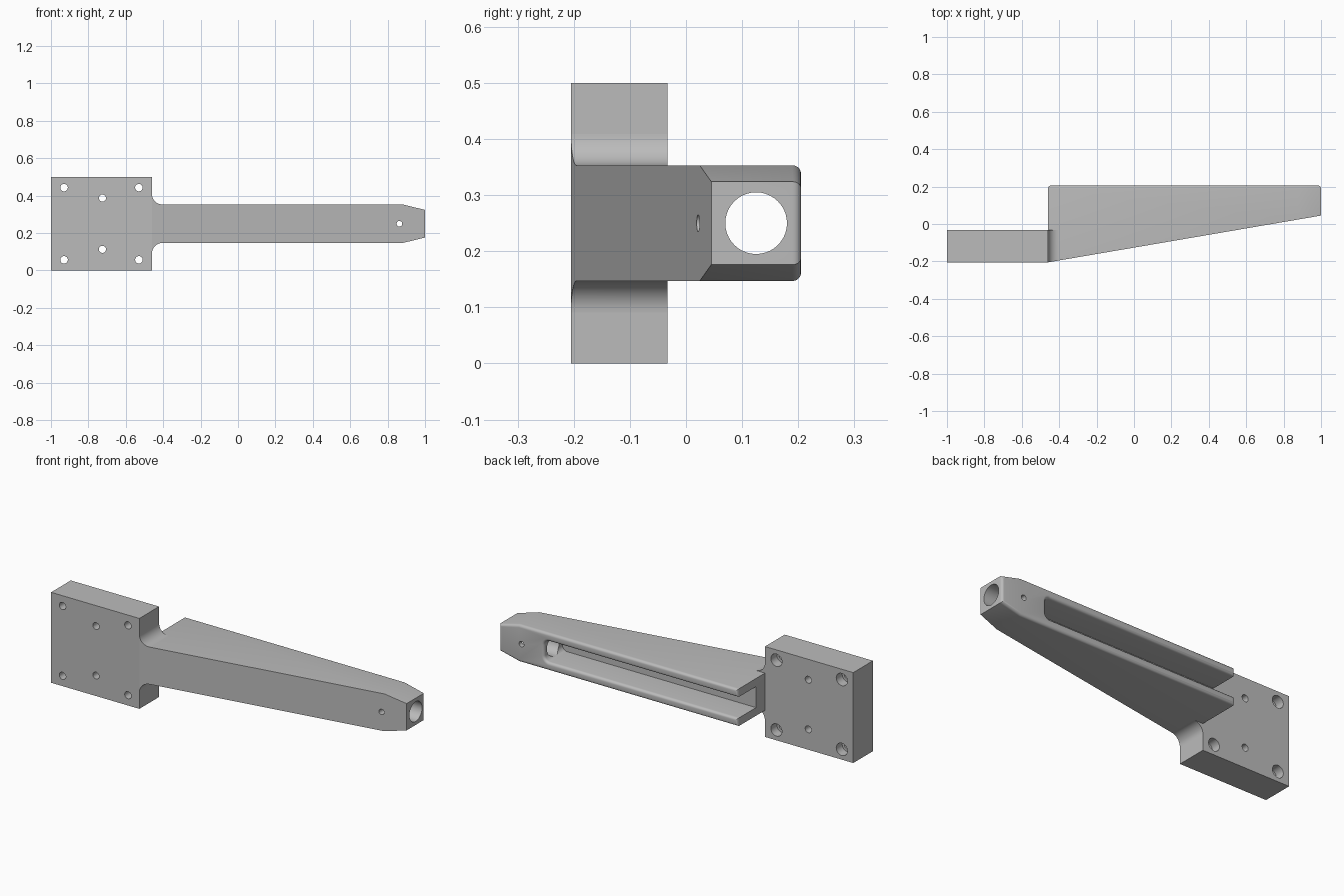
import bpy, bmesh, math
from mathutils import Matrix, Vector

if "Cube" in bpy.data.objects:
    bpy.data.objects.remove(bpy.data.objects["Cube"], do_unlink=True)

grey = bpy.data.materials.new("machined_grey")
grey.use_nodes = True
grey.diffuse_color = (0.5, 0.5, 0.5, 1)
grey.node_tree.nodes["Principled BSDF"].inputs["Base Color"].default_value = (0.5, 0.5, 0.5, 1)

ROOT, TIP, TAPER = -0.46, 1.0, 0.88      # arm stations along x
FRONT, BACK, PLATE_BACK = -0.205, 0.205, -0.033
MID, HALF, TIP_HALF = 0.25, 0.103, 0.074  # arm centre height and half heights


def front(x):
    """Sloping front plane of the arm."""
    return FRONT + 0.25 * (x - ROOT) / (TIP - ROOT)


def to_object(bm, name):
    bmesh.ops.recalc_face_normals(bm, faces=bm.faces)
    mesh = bpy.data.meshes.new(name)
    bm.to_mesh(mesh)
    bm.free()
    mesh.materials.append(grey)
    ob = bpy.data.objects.new(name, mesh)
    bpy.context.collection.objects.link(ob)
    return ob


def loft(name, sections):
    """Skin a list of equal loops and cap both ends."""
    bm = bmesh.new()
    loops = [[bm.verts.new(p) for p in s] for s in sections]
    for a, b in zip(loops, loops[1:]):
        for i in range(len(a)):
            j = (i + 1) % len(a)
            bm.faces.new((a[i], a[j], b[j], b[i]))
    bm.faces.new(loops[0])
    bm.faces.new(loops[-1])
    return to_object(bm, name)


def box(name, lo, hi):
    return loft(name, [[(x, lo[1], lo[2]), (x, hi[1], lo[2]),
                        (x, hi[1], hi[2]), (x, lo[1], hi[2])] for x in (lo[0], hi[0])])


def rod(start, end, radius):
    start, end = Vector(start), Vector(end)
    axis = end - start
    turn = axis.to_track_quat('Z', 'Y').to_matrix().to_4x4()
    bm = bmesh.new()
    bmesh.ops.create_cone(bm, cap_ends=True, segments=40, radius1=radius, radius2=radius,
                          depth=axis.length, matrix=Matrix.Translation((start + end) / 2) @ turn)
    return to_object(bm, "cutter")


def cut(ob, cutter):
    mod = ob.modifiers.new("cut", 'BOOLEAN')
    mod.operation, mod.solver, mod.object = 'DIFFERENCE', 'EXACT', cutter
    cutter.hide_render = True
    bpy.context.view_layer.objects.active = ob
    bpy.ops.object.modifier_apply(modifier=mod.name)
    bpy.data.objects.remove(cutter, do_unlink=True)


def drill(ob, x, z, radius, y0=-0.3, y1=0.3):
    cut(ob, rod((x, y0, z), (x, y1, z), radius))


def bevel(ob, keep, width, segments):
    bm = bmesh.new()
    bm.from_mesh(ob.data)
    bmesh.ops.bevel(bm, geom=[e for e in bm.edges if keep(e)], offset=width,
                    segments=segments, profile=0.5, affect='EDGES', clamp_overlap=True)
    bm.to_mesh(ob.data)
    bm.free()


# Mounting plate with counterbored corner holes and two plain holes
plate = box("mounting_plate", (-1, FRONT, 0), (ROOT, PLATE_BACK, 0.5))
for side in (-1, 1):
    for x in (-0.93, -0.53):
        z = MID + side * 0.193
        drill(plate, x, z, 0.02)
        drill(plate, x, z, 0.034, -0.085, 0.1)
    drill(plate, -0.725, MID + side * 0.137, 0.019)

# Tapered arm
arm = loft("arm", [[(x, front(x), MID - h), (x, BACK, MID - h),
                    (x, BACK, MID + h), (x, front(x), MID + h)]
                   for x, h in ((ROOT, HALF), (TAPER, HALF), (TIP, TIP_HALF))])

# Open-ended channel in the back of the arm, with rounded inner corners
slot = box("cutter", (-0.6, 0.045, MID - 0.058), (0.725, 0.4, MID + 0.058))
bevel(slot, lambda e: all(v.co.x > 0.7 for v in e.verts)
      and abs(e.verts[0].co.y - e.verts[1].co.y) > 0.1, 0.03, 6)
cut(arm, slot)

# Soften every edge of the back face
bevel(arm, lambda e: all(v.co.y > BACK - 0.001 for v in e.verts)
      and e.calc_face_angle(0) > 0.5, 0.015, 5)

# Bore through the tip into the channel, and the cross pin hole
cut(arm, rod((0.66, 0.125, MID), (1.1, 0.125, MID), 0.055))
drill(arm, 0.863, MID, 0.015)

# Concave fillets joining plate and arm
R = 0.056
for name, side in (("upper_fillet", 1), ("lower_fillet", -1)):
    outline = [(ROOT, HALF)]
    for i in range(13):
        a = math.pi / 2 * i / 12
        outline.append((ROOT + R * (1 - math.cos(a)), HALF + R * (1 - math.sin(a))))
    outline = [outline[0]] + outline[:0:-1]
    loft(name, [[(x, front(x) if y is None else y, MID + side * dz) for x, dz in outline]
                for y in (None, PLATE_BACK)])

# Smooth the curved surfaces, keep the machined edges crisp
for ob in bpy.context.collection.objects:
    if ob.type == 'MESH' and ob.data.materials and ob.data.materials[0] == grey:
        bpy.ops.object.select_all(action='DESELECT')
        ob.select_set(True)
        bpy.context.view_layer.objects.active = ob
        bpy.ops.object.shade_smooth_by_angle(angle=math.radians(30))
